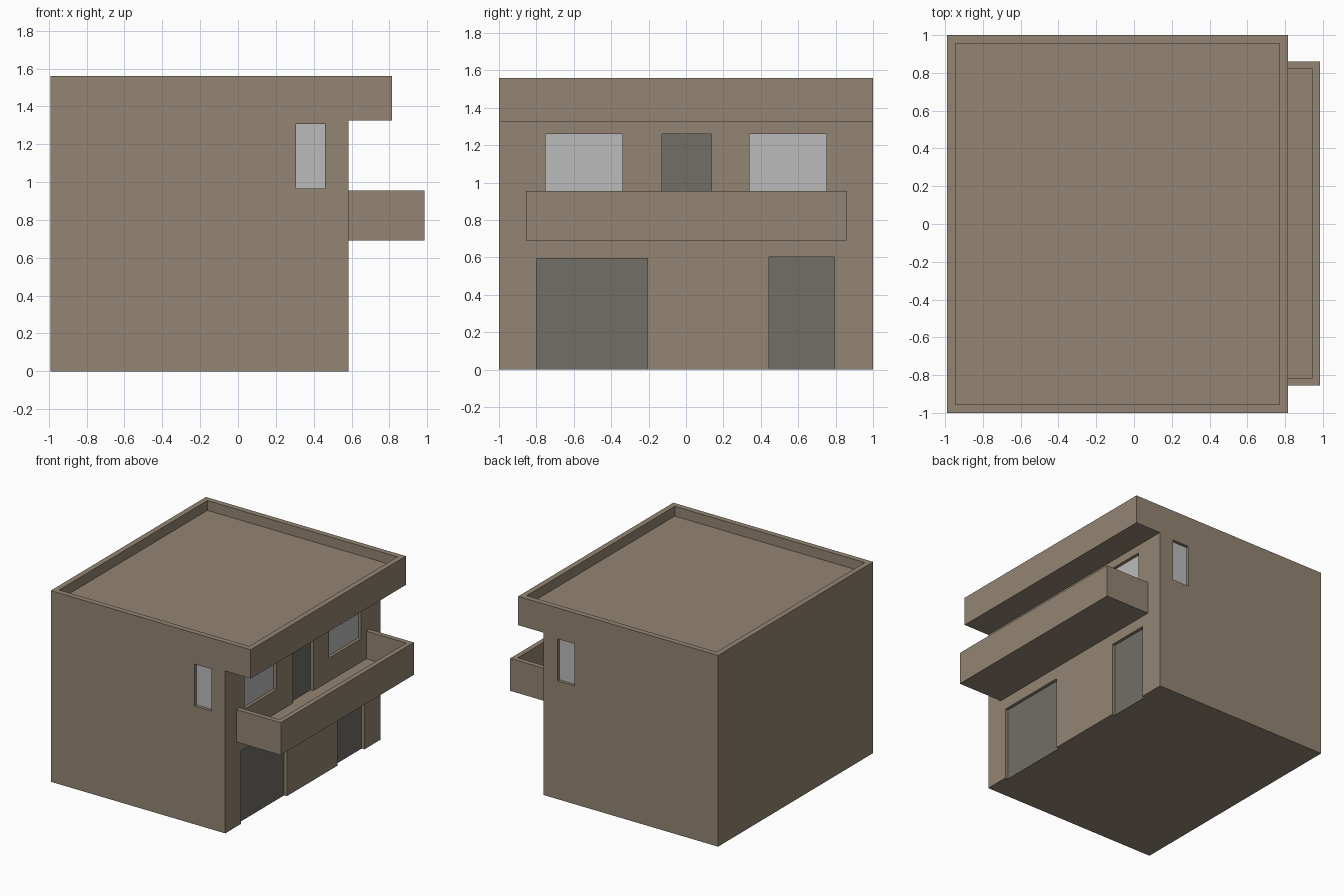
import bpy
import bmesh

cube = bpy.data.objects.get("Cube")
if cube:
    bpy.data.objects.remove(cube, do_unlink=True)


def material(name, rgb):
    m = bpy.data.materials.new(name)
    m.use_nodes = True
    color = (*rgb, 1.0)
    m.diffuse_color = color
    bsdf = next(n for n in m.node_tree.nodes if n.type == 'BSDF_PRINCIPLED')
    bsdf.inputs["Base Color"].default_value = color
    return m


WALL = material("brown plaster", (0.29, 0.235, 0.17))
DOOR = material("dark grey door", (0.165, 0.157, 0.13))
GLASS = material("light grey glass", (0.5, 0.5, 0.5))


def prism(name, profile, y0, y1, mat):
    """Extrude an x-z outline along y."""
    bm = bmesh.new()
    face = bm.faces.new([bm.verts.new((x, y0, z)) for x, z in profile])
    ext = bmesh.ops.extrude_face_region(bm, geom=[face])
    verts = [v for v in ext["geom"] if isinstance(v, bmesh.types.BMVert)]
    bmesh.ops.translate(bm, verts=verts, vec=(0, y1 - y0, 0))
    bmesh.ops.recalc_face_normals(bm, faces=bm.faces[:])
    mesh = bpy.data.meshes.new(name)
    bm.to_mesh(mesh)
    bm.free()
    mesh.materials.append(mat)
    ob = bpy.data.objects.new(name, mesh)
    bpy.context.collection.objects.link(ob)
    return ob


def box(name, x, y, z, mat):
    outline = [(x[0], z[0]), (x[1], z[0]), (x[1], z[1]), (x[0], z[1])]
    return prism(name, outline, y[0], y[1], mat)


def carve(target, cutters):
    """Subtract boxes, keep the resulting mesh and discard the cutters."""
    for c in cutters:
        c.hide_render = True
        mod = target.modifiers.new("cut", 'BOOLEAN')
        mod.operation, mod.solver, mod.object = 'DIFFERENCE', 'EXACT', c
    deps = bpy.context.evaluated_depsgraph_get()
    result = bpy.data.meshes.new_from_object(target.evaluated_get(deps))
    target.modifiers.clear()
    target.data = result
    for c in cutters:
        bpy.data.objects.remove(c, do_unlink=True)


LEFT, FACE, ROOF, TOP = -0.99, 0.585, 0.815, 1.56
RIM, RECESS, PLATE = 0.045, 0.03, 0.005

# House body with the roof overhang in one outline
house = prism("house_body", [(LEFT, 0), (FACE, 0), (FACE, 1.325), (ROOF, 1.325),
                             (ROOF, TOP), (LEFT, TOP)], -1, 1, WALL)

# Sunken roof terrace
cutters = [box("roof_cutter", (LEFT + RIM, ROOF - RIM), (RIM - 1, 1 - RIM),
               (1.48, 1.7), WALL)]

# Doors and windows of the balcony side: y range, z range
openings = [
    ("wide_ground_door", (-0.80, -0.205), (0, 0.595), DOOR),
    ("narrow_ground_door", (0.445, 0.795), (0, 0.603), DOOR),
    ("balcony_door", (-0.127, 0.137), (0.73, 1.26), DOOR),
    ("balcony_window_front", (-0.752, -0.34), (0.92, 1.26), GLASS),
    ("balcony_window_back", (0.34, 0.752), (0.92, 1.26), GLASS),
]
for name, y, z, mat in openings:
    low = z[0] if z[0] > 0 else -0.1
    cutters.append(box("cutter", (FACE - RECESS, FACE + 0.1), y, (low, z[1]), WALL))
    box(name, (FACE - RECESS, FACE - RECESS + PLATE), y, z, mat)

# Matching narrow windows in the front and back walls
wx, wz = (0.307, 0.46), (0.965, 1.308)
for side, s in (("front", -1), ("back", 1)):
    inner = s * (1 - RECESS)
    cutters.append(box("cutter", wx, sorted((inner, s * 1.1)), wz, WALL))
    box(side + "_window", wx, sorted((inner, inner + s * PLATE)), wz, GLASS)
carve(house, cutters)

# Balcony: hollow tray open towards the wall
balcony = box("balcony", (FACE, 0.985), (-0.855, 0.86), (0.69, 0.955), WALL)
carve(balcony, [box("balcony_cutter", (FACE - 0.1, 0.945), (-0.815, 0.82),
                    (0.73, 1.1), WALL)])
